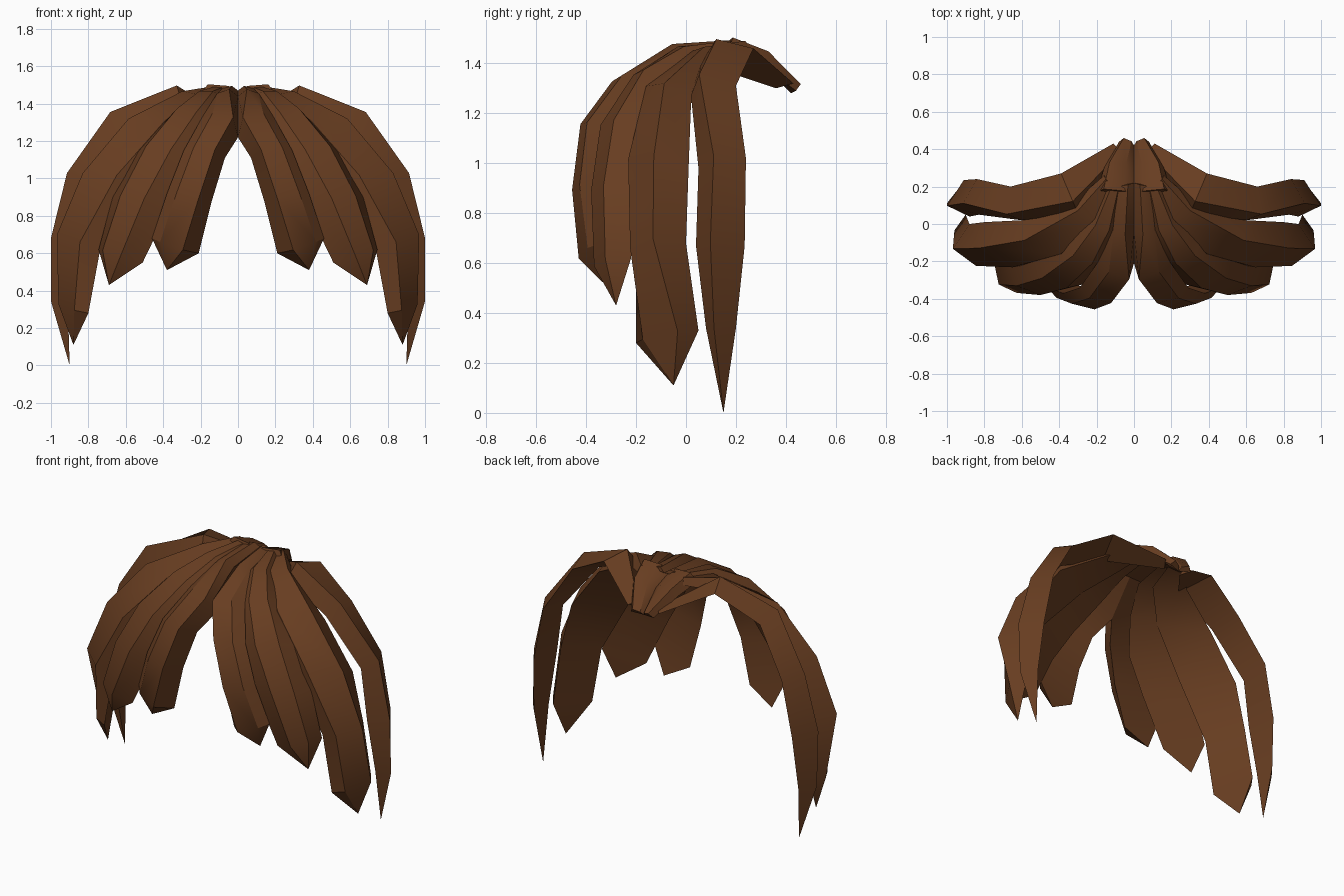
import bpy, bmesh
from mathutils import Vector

if "Cube" in bpy.data.objects:
    bpy.data.objects.remove(bpy.data.objects["Cube"])

hair = bpy.data.materials.new("brown_hair")
hair.diffuse_color = (0.137, 0.047, 0.015, 1)
hair.use_nodes = True
hair.node_tree.nodes["Principled BSDF"].inputs["Base Color"].default_value = hair.diffuse_color
HEAD = Vector((0, 0.1, 0.7))


def lock(name, inner, outer, profile, bulge, tip=None):
    """Closed lock swept between two edge rails; profile = (across, height) ridges."""
    inner = [Vector(p) for p in inner]
    outer = [Vector(p) for p in outer]
    mids = [(a + b) / 2 for a, b in zip(inner, outer)]
    path = mids + ([Vector(tip)] if tip else [])
    bm = bmesh.new()
    rings = []
    for i, (a, b) in enumerate(zip(inner, outer)):
        tangent = path[min(i + 1, len(path) - 1)] - path[max(i - 1, 0)]
        n = tangent.cross(b - a).normalized()
        if n.dot(mids[i] - HEAD) < 0:
            n = -n
        pts = [a] + [a.lerp(b, t) + n * h * bulge[i] for t, h in profile] + [b]
        rings.append([bm.verts.new(p) for p in pts])
    count = len(rings[0])
    for r, s in zip(rings, rings[1:]):
        for k in range(count):
            j = (k + 1) % count
            bm.faces.new((r[k], r[j], s[j], s[k]))
    bm.faces.new(rings[0])
    if tip:
        point = bm.verts.new(tip)
        for k in range(count):
            bm.faces.new((rings[-1][k], rings[-1][(k + 1) % count], point))
    else:
        bm.faces.new(rings[-1])
    bmesh.ops.recalc_face_normals(bm, faces=bm.faces[:])
    mesh = bpy.data.meshes.new(name)
    bm.to_mesh(mesh)
    bm.free()
    mesh.materials.append(hair)
    ob = bpy.data.objects.new(name, mesh)
    bpy.context.collection.objects.link(ob)
    # matching lock on the other side
    mirror = ob.modifiers.new("mirror", 'MIRROR')
    mirror.use_mirror_merge = False
    bpy.ops.object.select_all(action='DESELECT')
    ob.select_set(True)
    bpy.context.view_layer.objects.active = ob
    bpy.ops.object.shade_smooth_by_angle(angle=0.6)


# fringe locks beside the centre parting
lock("front_lock",
     [(0, .22, 1.47), (0, -.04, 1.44), (0, -.21, 1.22), (.07, -.31, 1.11),
      (.14, -.35, .88), (.21, -.34, .6)],
     [(.1, .2, 1.47), (.13, -.03, 1.43), (.19, -.2, 1.33), (.29, -.34, 1.15),
      (.38, -.37, .92), (.46, -.34, .68)],
     [(.33, .1), (.82, .06)], [.25, .45, 1.2, 1.1, 1, .9], (.38, -.32, .51))

# locks framing the face
lock("front_side_lock",
     [(.05, .22, 1.45), (.06, -.03, 1.41), (.12, -.18, 1.27), (.22, -.31, 1.09),
      (.36, -.34, .86), (.51, -.33, .55)],
     [(.15, .2, 1.46), (.24, .03, 1.41), (.37, -.08, 1.32), (.54, -.18, 1.14),
      (.67, -.22, .9), (.745, -.22, .62)],
     [(.36, .09), (.77, .09)], [.4, .7, 1.05, 1.05, 1, .95], (.69, -.28, .43))

# long side locks
lock("side_lock",
     [(.1, .2, 1.44), (.14, .01, 1.4), (.3, -.14, 1.26), (.54, -.21, .98),
      (.735, -.2, .63), (.8, -.2, .28)],
     [(.16, .26, 1.45), (.32, .12, 1.4), (.6, .02, 1.24), (.8, .01, .97),
      (.88, 0, .68), (.9, .05, .33)],
     [(.2, .1), (.8, .145)], [.3, .5, .8, .95, 1.05, .6], (.88, -.05, .11))

# longest rear locks, swept out from the tuft
lock("rear_lock",
     [(.06, .36, 1.3), (.3, .06, 1.4), (.6, .02, 1.27), (.83, .05, .98),
      (.88, .04, .67), (.91, .08, .34)],
     [(.11, .43, 1.32), (.39, .27, 1.46), (.66, .2, 1.31), (.84, .24, 1.02),
      (.91, .235, .67), (.93, .2, .34)],
     [(.38, .11)], [.25, .7, .9, .8, 1, .75], (.9, .15, 0))

# gathered tuft behind the crown
lock("tuft",
     [(0, .16, 1.46), (0, .3, 1.41), (0, .42, 1.28)],
     [(.2, .17, 1.45), (.16, .3, 1.4), (.08, .44, 1.29)],
     [(.25, .04), (.8, .055)], [1, 1, .7])
